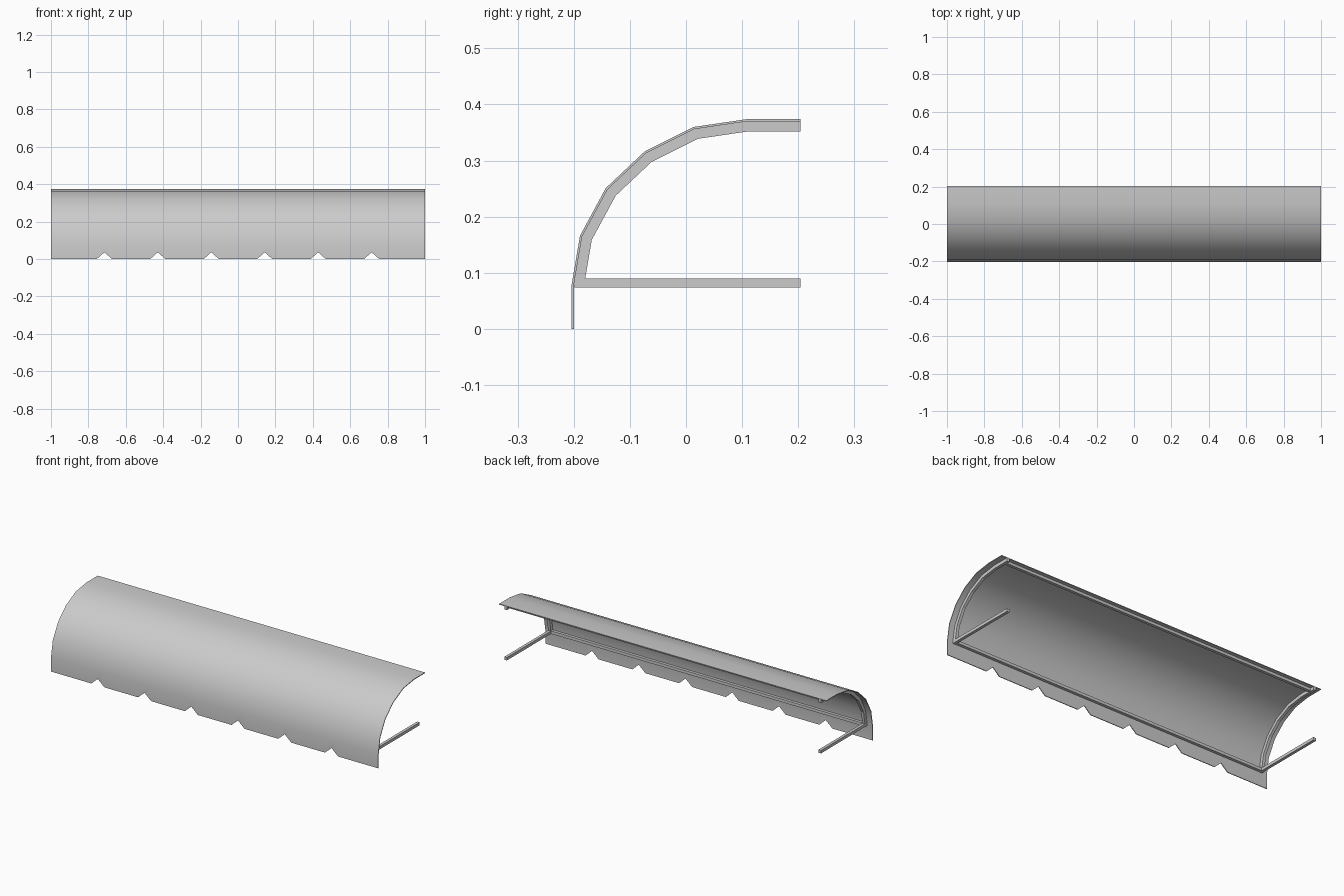
import bpy
import bmesh
import math
from mathutils import Vector

cube = bpy.data.objects.get("Cube")
if cube:
    bpy.data.objects.remove(cube, do_unlink=True)

grey = bpy.data.materials.new("light_grey")
grey.use_nodes = True
colour = (0.6, 0.6, 0.6, 1)
grey.diffuse_color = colour
grey.node_tree.nodes["Principled BSDF"].inputs["Base Color"].default_value = colour

# Side profile (y, z) of the curved cover, from skirt top to back edge
PROFILE = [(-0.204, 0.078), (-0.189, 0.166), (-0.143, 0.251), (-0.074, 0.316),
           (0.014, 0.36), (0.109, 0.374), (0.204, 0.374)]
SHEET = 0.004
RIB_X = 0.96
TUBE = 0.016


def add_object(name, bm):
    bmesh.ops.recalc_face_normals(bm, faces=bm.faces)
    mesh = bpy.data.meshes.new(name)
    bm.to_mesh(mesh)
    bm.free()
    mesh.materials.append(grey)
    obj = bpy.data.objects.new(name, mesh)
    bpy.context.collection.objects.link(obj)
    return obj


def add_prism(name, outline, x0, x1):
    """Extrude a (y, z) outline from x0 to x1."""
    bm = bmesh.new()
    face = bm.faces.new([bm.verts.new((x0, y, z)) for y, z in outline])
    new = bmesh.ops.extrude_face_region(bm, geom=[face])["geom"]
    verts = [v for v in new if isinstance(v, bmesh.types.BMVert)]
    bmesh.ops.translate(bm, verts=verts, vec=(x1 - x0, 0, 0))
    return add_object(name, bm)


def add_bar(name, x0, x1, y0, y1, z0, z1):
    return add_prism(name, [(y0, z0), (y1, z0), (y1, z1), (y0, z1)], x0, x1)


def inset(path, distance):
    """Offset the path towards its hollow side with mitred corners."""
    pts = [Vector(p) for p in path]
    normals = []
    for a, b in zip(pts, pts[1:]):
        d = (b - a).normalized()
        normals.append(Vector((d.y, -d.x)))
    result = []
    for i, p in enumerate(pts):
        n0 = normals[max(i - 1, 0)]
        n1 = normals[min(i, len(normals) - 1)]
        result.append(p + (n0 + n1) * distance / (1 + n0.dot(n1)))
    return result


# Cover sheet with a notched skirt along the front
columns = [(-1.0, 0.0)]
for i in range(6):
    centre = (i - 2.5) * 2 / 7
    columns += [(centre - 0.04, 0.0), (centre, 0.036), (centre + 0.04, 0.0)]
columns.append((1.0, 0.0))

bm = bmesh.new()
rows = [[bm.verts.new((x, PROFILE[0][0], z)) for x, z in columns]]
for y, z in PROFILE:
    rows.append([bm.verts.new((x, y, z)) for x, _ in columns])
for low, high in zip(rows, rows[1:]):
    for i in range(len(columns) - 1):
        bm.faces.new((low[i], low[i + 1], high[i + 1], high[i]))
mesh = bpy.data.meshes.new("awning_cover")
bm.to_mesh(mesh)
bm.free()
mesh.materials.append(grey)
cover = bpy.data.objects.new("awning_cover", mesh)
bpy.context.collection.objects.link(cover)
solid = cover.modifiers.new("thickness", "SOLIDIFY")
solid.thickness = SHEET
solid.offset = -1
solid.use_even_offset = True
bpy.ops.object.select_all(action="DESELECT")
cover.select_set(True)
bpy.context.view_layer.objects.active = cover
bpy.ops.object.modifier_apply(modifier=solid.name)
bpy.ops.object.shade_smooth_by_angle(angle=math.radians(30))

# Curved ribs and straight arms at both ends
rib_outline = inset(PROFILE, SHEET) + inset(PROFILE, 0.022)[::-1]
for side, label in ((1, "left"), (-1, "right")):
    x0 = side * RIB_X - TUBE / 2
    x1 = side * RIB_X + TUBE / 2
    add_prism(label + "_rib", rib_outline, x0, x1)
    add_bar(label + "_arm", x0, x1, -0.199, 0.204, 0.074, 0.09)

# Long bars joining the ribs
add_bar("front_bar", -RIB_X, RIB_X, -0.198, -0.182, 0.074, 0.09)
add_bar("back_bar", -RIB_X, RIB_X, 0.168, 0.184, 0.355, 0.37)
